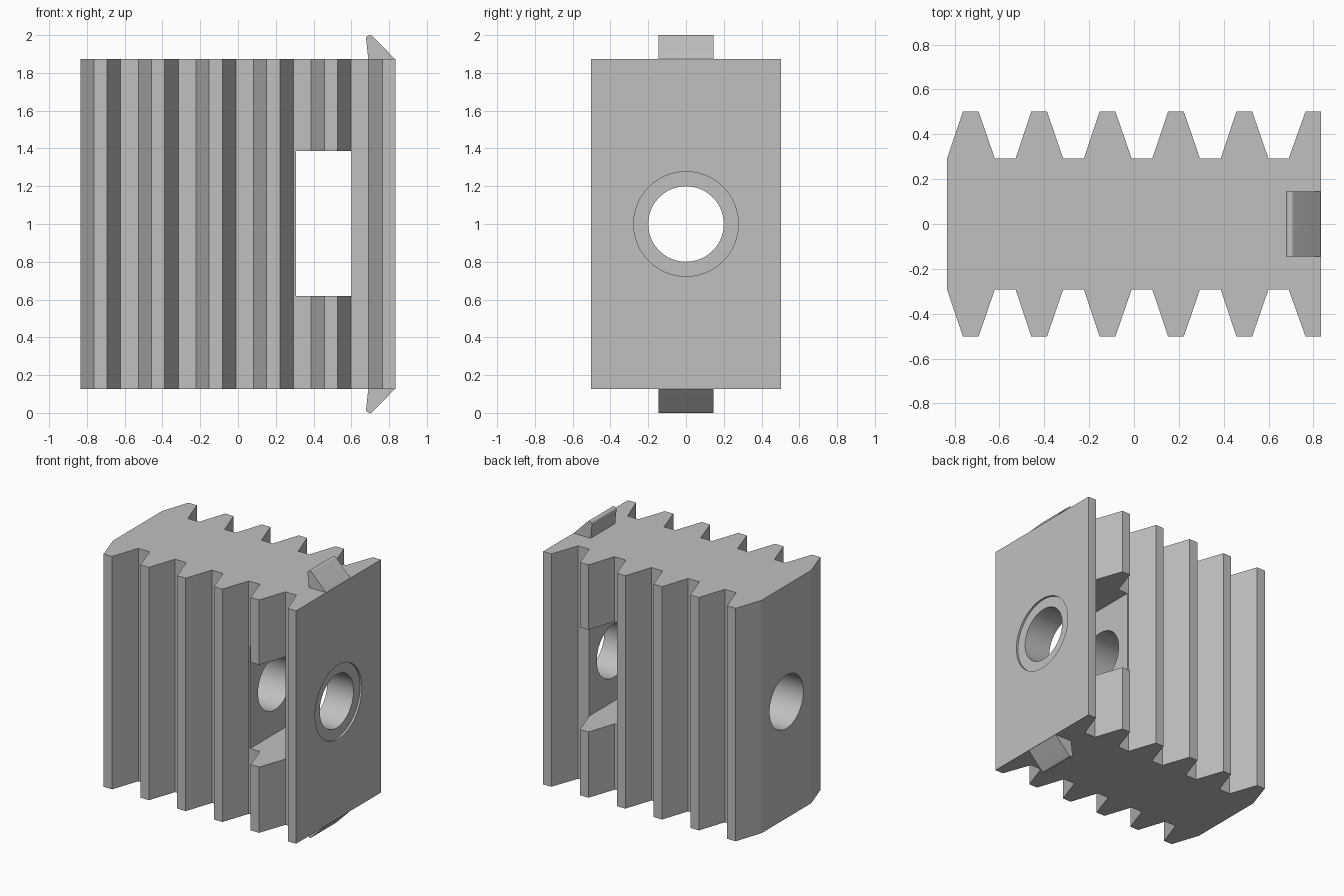
import bpy
import bmesh
from math import cos, sin, pi, radians
from mathutils import Matrix, Vector

cube = bpy.data.objects.get("Cube")
if cube:
    bpy.data.objects.remove(cube, do_unlink=True)

MID = 1.0            # height of the symmetry plane and of the bore
HALF = 0.873         # half height of the block
END = 0.833          # half length of the block

grey = bpy.data.materials.new("light grey")
grey.use_nodes = True
colour = (0.53, 0.53, 0.53, 1)
grey.diffuse_color = colour
grey.node_tree.nodes["Principled BSDF"].inputs["Base Color"].default_value = colour


def add_object(name, bm):
    bmesh.ops.recalc_face_normals(bm, faces=bm.faces)
    mesh = bpy.data.meshes.new(name)
    bm.to_mesh(mesh)
    bm.free()
    mesh.materials.append(grey)
    obj = bpy.data.objects.new(name, mesh)
    bpy.context.collection.objects.link(obj)
    return obj


def prism(name, points, offset):
    """Extrude a closed outline of 3D points along offset."""
    bm = bmesh.new()
    face = bm.faces.new([bm.verts.new(p) for p in points])
    geom = bmesh.ops.extrude_face_region(bm, geom=[face])["geom"]
    moved = [v for v in geom if isinstance(v, bmesh.types.BMVert)]
    bmesh.ops.translate(bm, verts=moved, vec=Vector(offset))
    return add_object(name, bm)


def rod(name, radius, x0, x1):
    """Cylinder along x at the bore height."""
    bm = bmesh.new()
    place = Matrix.Translation(((x0 + x1) / 2, 0, MID)) @ Matrix.Rotation(pi / 2, 4, 'Y')
    bmesh.ops.create_cone(bm, cap_ends=True, segments=72, radius1=radius,
                          radius2=radius, depth=x1 - x0, matrix=place)
    return add_object(name, bm)


def cut(target, cutter):
    mod = target.modifiers.new("cut", 'BOOLEAN')
    mod.operation = 'DIFFERENCE'
    mod.solver = 'EXACT'
    mod.object = cutter
    bpy.context.view_layer.objects.active = target
    bpy.ops.object.modifier_apply(modifier=mod.name)
    bpy.data.objects.remove(cutter, do_unlink=True)


# Ribbed block: toothed outline, with a half rib at the right end
PITCH, ROOT, TIP = 0.305, 0.293, 0.502
edge = []
for i in range(5):
    c = -0.728 + i * PITCH
    edge += [(c - 0.105, ROOT), (c - 0.035, TIP), (c + 0.035, TIP), (c + 0.107, ROOT)]
edge += [(0.69, ROOT), (0.765, TIP), (END, TIP)]
outline = edge + [(x, -y) for x, y in reversed(edge)]
block = prism("ribbed_block", [(x, y, MID - HALF) for x, y in outline], (0, 0, 2 * HALF))

# Window through the block, bore along its length, shallow recess at the mouth
x0, x1, z0, z1 = 0.306, 0.6, 0.62, 1.386
window = [(x0, -1, z0), (x1, -1, z0), (x1, -1, z1), (x0, -1, z1)]
cut(block, prism("window_cutter", window, (0, 2, 0)))
cut(block, rod("bore_cutter", 0.2, -1, 1))
cut(block, rod("recess_cutter", 0.277, END - 0.015, 1))

# Hooked clips with rounded tips, above and below
arc = [radians(45 + 140 * i / 20) for i in range(21)]
hook = [(END, HALF - 0.002)]
hook += [(0.698 + 0.02 * cos(a), 0.98 + 0.02 * sin(a)) for a in arc]
hook += [(0.69, HALF - 0.002)]
parts = [block]
for name, side in (("top_clip", 1), ("bottom_clip", -1)):
    points = [(x, -0.145, MID + side * z) for x, z in hook]
    parts.append(prism(name, points, (0, 0.29, 0)))

# Smooth only the round surfaces
bpy.ops.object.select_all(action='DESELECT')
for part in parts:
    part.select_set(True)
bpy.context.view_layer.objects.active = block
bpy.ops.object.shade_smooth_by_angle(angle=radians(10))
